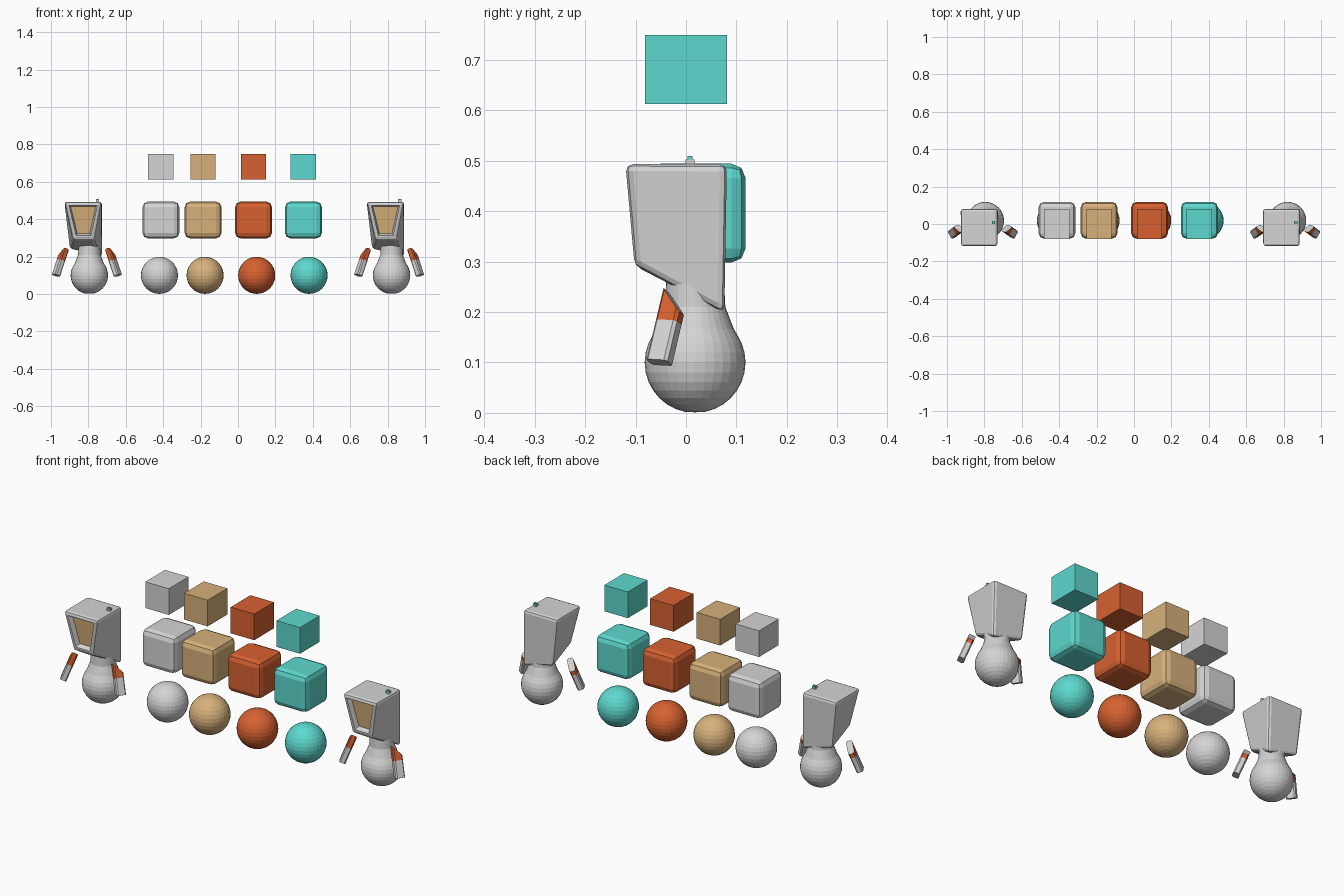
import bpy, bmesh, math
from mathutils import Vector, Matrix

if "Cube" in bpy.data.objects:
    bpy.data.objects.remove(bpy.data.objects["Cube"], do_unlink=True)


def make_material(name, rgb):
    m = bpy.data.materials.new(name)
    m.use_nodes = True
    m.diffuse_color = (*rgb, 1)
    m.node_tree.nodes["Principled BSDF"].inputs["Base Color"].default_value = (*rgb, 1)
    return m


GREY = make_material("light_grey", (0.66, 0.66, 0.66))
TAN = make_material("tan", (0.68, 0.44, 0.20))
ORANGE = make_material("orange", (0.68, 0.12, 0.03))
TEAL = make_material("teal", (0.11, 0.69, 0.62))


def finish(bm, name, *mats):
    bmesh.ops.recalc_face_normals(bm, faces=bm.faces)
    mesh = bpy.data.meshes.new(name)
    bm.to_mesh(mesh)
    bm.free()
    for m in mats:
        mesh.materials.append(m)
    ob = bpy.data.objects.new(name, mesh)
    bpy.context.collection.objects.link(ob)
    return ob


def box(name, centre, size, mat, bevel=0):
    bm = bmesh.new()
    bmesh.ops.create_cube(bm, size=1)
    bmesh.ops.scale(bm, vec=size, verts=bm.verts)
    bmesh.ops.translate(bm, vec=centre, verts=bm.verts)
    if bevel:
        bmesh.ops.bevel(bm, geom=bm.edges[:], offset=bevel, segments=2,
                        profile=0.5, affect='EDGES')
    return finish(bm, name, mat)


def ball(name, centre, radius, mat):
    bm = bmesh.new()
    bmesh.ops.create_uvsphere(bm, u_segments=32, v_segments=16, radius=radius)
    bmesh.ops.translate(bm, vec=centre, verts=bm.verts)
    return finish(bm, name, mat)


def body(name, cx):
    # Round base that rises into a short neck
    profile = [(0.1 * math.sin(a), 0.1 - 0.1 * math.cos(a))
               for a in (math.pi * i / 16 for i in range(1, 12))]
    profile += [(0.077, 0.166), (0.06, 0.21), (0.057, 0.268)]
    bm = bmesh.new()
    n = 32
    rings = [[bm.verts.new((cx + r * math.cos(2 * math.pi * k / n),
                            0.018 + r * math.sin(2 * math.pi * k / n), z))
              for k in range(n)] for r, z in profile]
    for a, b in zip(rings, rings[1:]):
        for k in range(n):
            j = (k + 1) % n
            bm.faces.new((a[k], a[j], b[j], b[k]))
    bm.faces.new(rings[0])
    bm.faces.new(rings[-1])
    return finish(bm, name, GREY)


def head(name, cx):
    # Tapered bevelled block with a lopsided chin and a sunken face
    bm = bmesh.new()
    corners = [(-0.12, -0.12, 0.493), (0.08, -0.12, 0.493),
               (0.08, 0.081, 0.493), (-0.12, 0.081, 0.493),
               (-0.075, -0.102, 0.292), (0.04, -0.102, 0.292),
               (0.084, 0.076, 0.195), (-0.092, 0.076, 0.24)]
    v = [bm.verts.new((cx + x, y, z)) for x, y, z in corners]
    bm.faces.new(v[:4])
    bm.faces.new(v[4:])
    for i in range(4):
        j = (i + 1) % 4
        bm.faces.new((v[i], v[j], v[4 + j], v[4 + i]))
    bmesh.ops.recalc_face_normals(bm, faces=bm.faces)
    bmesh.ops.bevel(bm, geom=bm.edges[:], offset=0.014, segments=2,
                    profile=0.5, affect='EDGES')
    bm.normal_update()
    front = max(bm.faces, key=lambda f: -f.normal.y * f.calc_area())
    bmesh.ops.inset_region(bm, faces=[front], thickness=0.009)
    bmesh.ops.inset_region(bm, faces=[front], thickness=0.011, depth=-0.025)
    front.material_index = 1
    return finish(bm, name, GREY, TAN)


def arm(name, cx, side):
    # Eight-sided bar with an orange band and a slanted top
    bottom, top = Vector((0.165, -0.053, 0.1)), Vector((0.121, -0.021, 0.235))
    axis = (top - bottom).normalized()
    wide = Vector((0.45, 0.85, 0))
    wide = (wide - axis * wide.dot(axis)).normalized()
    thin = axis.cross(wide)
    w, t, c = 0.024, 0.016, 0.006
    outline = [(w, t - c), (w - c, t), (c - w, t), (-w, t - c),
               (-w, c - t), (c - w, -t), (w - c, -t), (w, c - t)]
    bm = bmesh.new()
    rings = []
    for dist, slant in ((0, 0), (0.085, 0), (0.13, -1.0)):
        rings.append([bm.verts.new(bottom + wide * p + thin * q + axis * (dist + slant * p))
                      for p, q in outline])
    for level, (a, b) in enumerate(zip(rings, rings[1:])):
        for k in range(8):
            j = (k + 1) % 8
            bm.faces.new((a[k], a[j], b[j], b[k])).material_index = level
    bm.faces.new(rings[0])
    bm.faces.new(rings[-1])
    bmesh.ops.scale(bm, vec=(side, 1, 1), verts=bm.verts)
    bmesh.ops.translate(bm, vec=(cx, 0, 0), verts=bm.verts)
    return finish(bm, name, GREY, ORANGE)


# Colour samples: small blocks, rounded blocks and balls
samples = [("grey", GREY, -0.412, -0.412, -0.42),
           ("tan", TAN, -0.187, -0.187, -0.176),
           ("orange", ORANGE, 0.083, 0.083, 0.1),
           ("teal", TEAL, 0.348, 0.35, 0.38)]
for label, mat, x_small, x_round, x_ball in samples:
    box(label + "_small_block", (x_small, 0, 0.681), (0.136, 0.163, 0.137), mat)
    box(label + "_rounded_block", (x_round, 0.02, 0.396), (0.196, 0.196, 0.196), mat, 0.028)
    ball(label + "_ball", (x_ball, 0.018, 0.1), 0.099, mat)

# Two identical robots at either end
for label, cx in (("right_robot", -0.808), ("left_robot", 0.808)):
    body(label + "_body", cx + 0.013)
    head(label + "_head", cx)
    arm(label + "_left_arm", cx, 1)
    arm(label + "_right_arm", cx, -1)
    box(label + "_antenna_base", (cx + 0.057, 0.008, 0.493), (0.018, 0.018, 0.018), GREY)
    box(label + "_antenna_tip", (cx + 0.057, 0.008, 0.503), (0.018, 0.01, 0.012), TEAL)
